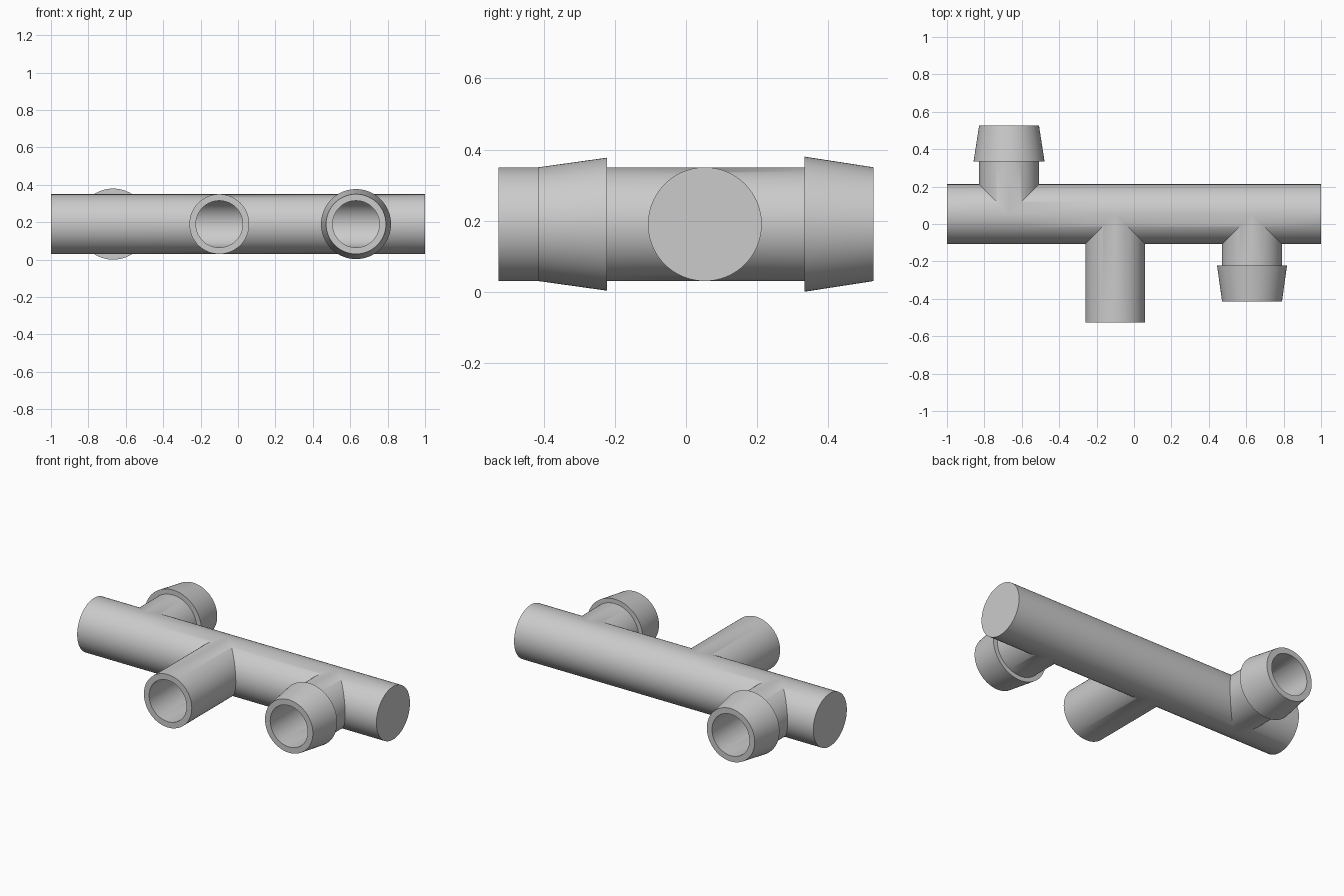
import bpy, bmesh, math

if "Cube" in bpy.data.objects:
    bpy.data.objects.remove(bpy.data.objects["Cube"])

N = 96                          # sides around every tube (multiple of 4)
R, BORE = 0.16, 0.125           # outer and inner tube radius
YC, ZC = 0.053, 0.19            # axis of the main pipe
# branches: x position, side (-1 front, 1 back), outer profile of (y, radius)
BRANCHES = [
    (-0.668, 1, [(0.333, R), (0.333, 0.19), (0.527, R)]),
    (-0.10, -1, [(-0.527, R)]),
    (0.631, -1, [(-0.222, R), (-0.222, 0.187), (-0.415, R)]),
]
ANGLES = [2 * math.pi * i / N for i in range(N)]
bm = bmesh.new()


def bridge(a, b):
    """Join two rings of vertices with quads."""
    for i in range(N):
        j = (i + 1) % N
        bm.faces.new((a[i], a[j], b[j], b[i]))


def main_wall(r, half):
    """Wall of the main pipe, with mitred openings where branches meet it."""
    def row(a):
        w = r * abs(math.cos(a))
        xs = [-half]
        for x0, _, _ in BRANCHES:
            xs += [x0 - w, x0 + w]
        xs.append(half)
        y, z = YC - r * math.cos(a), ZC + r * math.sin(a)
        return [bm.verts.new((x, y, z)) for x in xs]

    rows = [row(a) for a in ANGLES]
    for i in range(N):
        a, b = rows[i], rows[(i + 1) % N]
        side = -1 if math.cos(ANGLES[i] + math.pi / N) > 0 else 1
        for k in range(len(a) - 1):
            if k % 2 and BRANCHES[k // 2][1] == side:
                continue        # opening into the branch
            bm.faces.new((a[k], a[k + 1], b[k + 1], b[k]))
    # closed pipe ends
    bm.faces.new([q[0] for q in rows])
    bm.faces.new([q[-1] for q in rows])


def mitre_ring(x0, side, r):
    return [bm.verts.new((x0 + r * math.cos(t), YC + side * r * abs(math.cos(t)),
                          ZC + r * math.sin(t))) for t in ANGLES]


def flat_ring(x0, y, r):
    return [bm.verts.new((x0 + r * math.cos(t), y, ZC + r * math.sin(t)))
            for t in ANGLES]


# main pipe: outer skin and hollow inside
main_wall(R, 1.0)
main_wall(BORE, 0.965)

# branches: outer skin, end rim, bore
for x0, side, profile in BRANCHES:
    rings = [mitre_ring(x0, side, R)]
    rings += [flat_ring(x0, y, r) for y, r in profile]
    rings.append(flat_ring(x0, profile[-1][0], BORE))
    rings.append(mitre_ring(x0, side, BORE))
    for a, b in zip(rings, rings[1:]):
        bridge(a, b)

# weld the mitred seams
bmesh.ops.remove_doubles(bm, verts=bm.verts[:], dist=1e-5)
bmesh.ops.recalc_face_normals(bm, faces=bm.faces[:])

mesh = bpy.data.meshes.new("pipe_manifold")
bm.to_mesh(mesh)
bm.free()
mat = bpy.data.materials.new("light grey")
mat.diffuse_color = (0.6, 0.6, 0.6, 1)
mat.use_nodes = True
mat.node_tree.nodes["Principled BSDF"].inputs["Base Color"].default_value = mat.diffuse_color
mesh.materials.append(mat)
pipe = bpy.data.objects.new("pipe_manifold", mesh)
bpy.context.collection.objects.link(pipe)
bpy.context.view_layer.objects.active = pipe
pipe.select_set(True)
bpy.ops.object.shade_smooth_by_angle(angle=math.radians(30))
